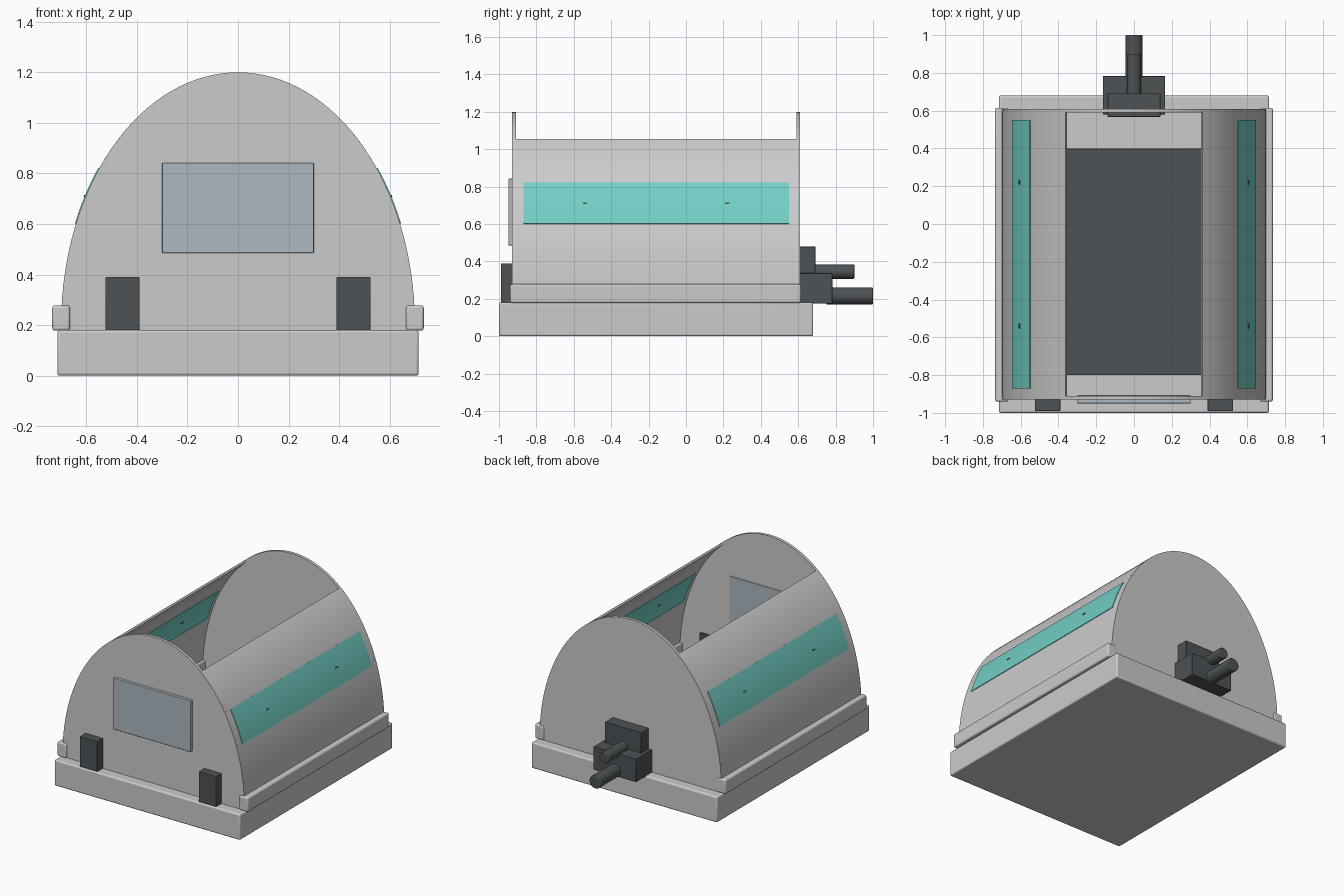
import bpy, bmesh, math

if "Cube" in bpy.data.objects:
    bpy.data.objects.remove(bpy.data.objects["Cube"])

A, B, ZC = 0.70, 1.0, 0.20      # arch half width, height and centre height


def material(name, rgb):
    m = bpy.data.materials.new(name)
    m.diffuse_color = (*rgb, 1)
    m.use_nodes = True
    m.node_tree.nodes["Principled BSDF"].inputs["Base Color"].default_value = m.diffuse_color
    return m


DARK = material("dark_grey", (0.075, 0.085, 0.09))
TEAL = material("teal", (0.17, 0.62, 0.56))
GLASS = material("blue_grey", (0.42, 0.48, 0.53))


def finish(name, bm, mat=None, bevel=0, smooth=True):
    bmesh.ops.recalc_face_normals(bm, faces=bm.faces)
    me = bpy.data.meshes.new(name)
    bm.to_mesh(me)
    bm.free()
    ob = bpy.data.objects.new(name, me)
    bpy.context.collection.objects.link(ob)
    if mat:
        me.materials.append(mat)
    if bevel:
        mod = ob.modifiers.new("bevel", "BEVEL")
        mod.width, mod.segments = bevel, 3
    if smooth:
        bpy.ops.object.select_all(action='DESELECT')
        ob.select_set(True)
        bpy.context.view_layer.objects.active = ob
        bpy.ops.object.shade_smooth_by_angle(angle=math.radians(35))
    return ob


def box(name, x, y, z, mat=None, bevel=0.004):
    bm = bmesh.new()
    bmesh.ops.create_cube(bm, size=1)
    for v in bm.verts:
        for i, (lo, hi) in enumerate((x, y, z)):
            v.co[i] = lo + (v.co[i] + 0.5) * (hi - lo)
    return finish(name, bm, mat, bevel, smooth=bevel > 0)


def arch(t, off=0.0, s=1):
    return (s * (A + off) * math.cos(t), ZC + (B + off) * math.sin(t))


def prism(name, pts, y0, y1, mat=None):
    bm = bmesh.new()
    f = bm.faces.new([bm.verts.new((x, y0, z)) for x, z in pts])
    r = bmesh.ops.extrude_face_region(bm, geom=[f])
    for v in r["geom"]:
        if isinstance(v, bmesh.types.BMVert):
            v.co.y = y1
    return finish(name, bm, mat)


def band(name, t0, t1, inner, outer, y0, y1, s, n, mat=None):
    # curved strip following the arch, swept along y
    bm = bmesh.new()
    rows = []
    for i in range(n + 1):
        t = t0 + (t1 - t0) * i / n
        (xi, zi), (xo, zo) = arch(t, inner, s), arch(t, outer, s)
        rows.append([bm.verts.new(c) for c in
                     ((xi, y0, zi), (xo, y0, zo), (xo, y1, zo), (xi, y1, zi))])
    for a, b in zip(rows, rows[1:]):
        for k in range(4):
            bm.faces.new((a[k], a[(k + 1) % 4], b[(k + 1) % 4], b[k]))
    bm.faces.new(rows[0])
    bm.faces.new(rows[-1])
    return finish(name, bm, mat)


def tube(name, r, z, y0, y1):
    bm = bmesh.new()
    bmesh.ops.create_cone(bm, cap_ends=True, segments=32, radius1=r, radius2=r, depth=y1 - y0)
    for v in bm.verts:
        x, y, h = v.co
        v.co = (x, h + (y0 + y1) / 2, y + z)
    return finish(name, bm, DARK, 0.005)


# base tray and dark bed inside
box("base", (-0.715, 0.715), (-1.0, 0.68), (0, 0.18), bevel=0.01)
box("bed_pad", (-0.5, 0.5), (-0.8, 0.4), (0.17, 0.22), DARK)

# arched end walls
N = 64
outline = [(A, 0.175)] + [arch(math.pi * i / N) for i in range(N + 1)] + [(-A, 0.175)]
prism("front_wall", outline, -0.93, -0.91)
prism("back_wall", outline, 0.59, 0.61)

# curved sides, teal windows, rails and front blocks, mirrored
for s, side in ((1, "right"), (-1, "left")):
    band(side + "_shell", -0.02, math.asin(0.855), -0.015, 0, -0.912, 0.592, s, 24)
    band(side + "_window", math.asin(0.40), math.asin(0.62), -0.019, 0.004, -0.87, 0.55, s, 8, TEAL)
    box(side + "_rail", sorted((s * 0.665, s * 0.735)), (-0.94, 0.615), (0.178, 0.278), bevel=0.01)
    box(side + "_front_block", sorted((s * 0.39, s * 0.525)), (-0.99, -0.895), (0.178, 0.39), DARK)
    for y in (-0.54, 0.22):
        t = math.asin(0.51)
        x, z = arch(t, -0.0075, s)
        pin = box(side + "_window_pin", (-0.015, 0.015), (-0.012, 0.012), (-0.004, 0.004), DARK, 0)
        pin.location = (x, y, z)
        pin.rotation_euler.y = -s * math.radians(22.6)

# front viewing panel
box("front_panel", (-0.3, 0.3), (-0.95, -0.905), (0.485, 0.842), GLASS)

# rear connector blocks and pipes
box("rear_lower_block", (-0.165, 0.165), (0.58, 0.783), (0.175, 0.337), DARK)
box("rear_upper_block", (-0.14, 0.14), (0.567, 0.692), (0.30, 0.48), DARK)
tube("lower_pipe", 0.045, 0.215, 0.75, 1.0)
tube("upper_pipe", 0.038, 0.345, 0.66, 0.9)
